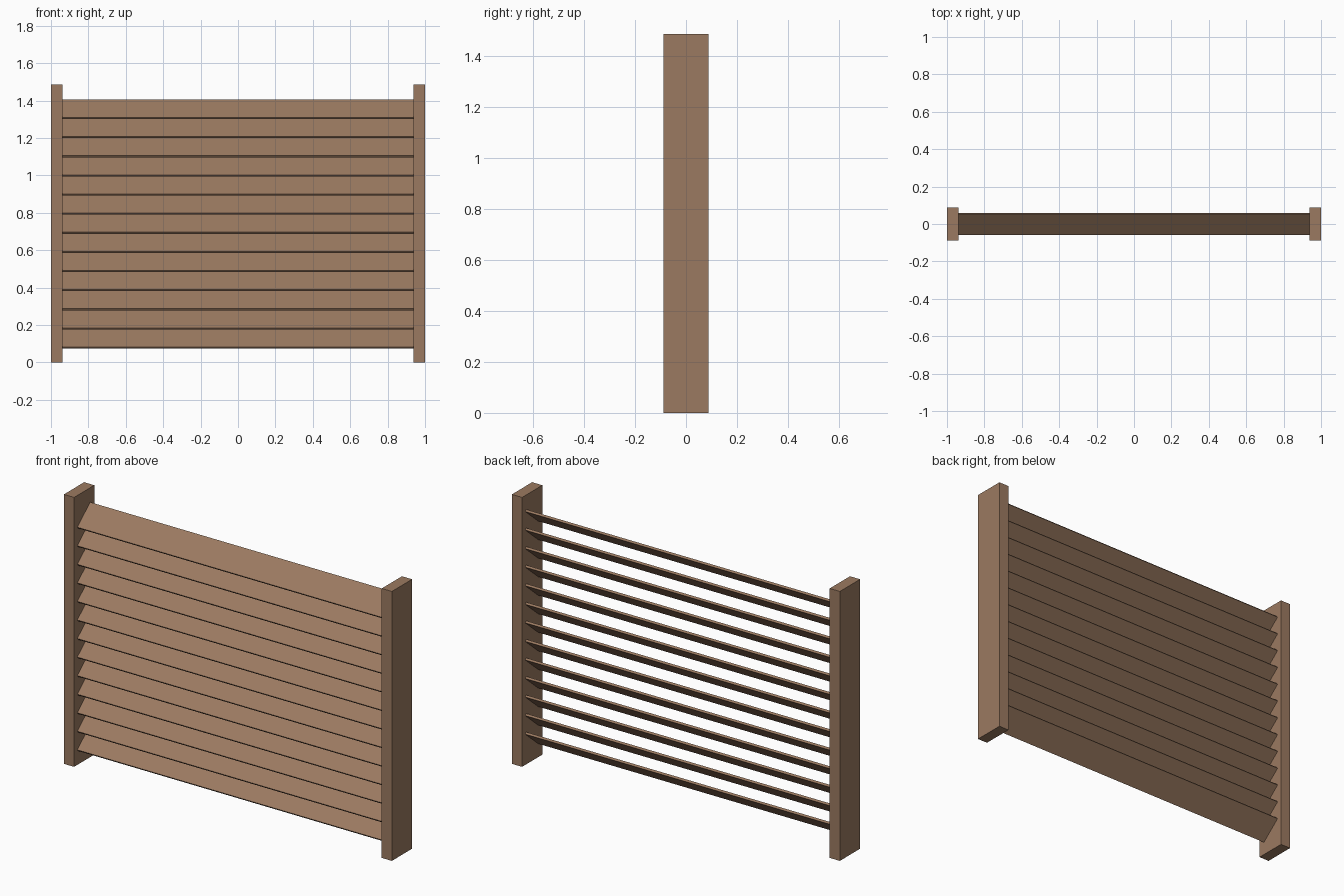
import bpy
import math

if "Cube" in bpy.data.objects:
    bpy.data.objects.remove(bpy.data.objects["Cube"])

# Single weathered wood colour
wood = bpy.data.materials.new("brown wood")
wood.diffuse_color = (0.33, 0.195, 0.119, 1)
wood.use_nodes = True
wood.node_tree.nodes["Principled BSDF"].inputs["Base Color"].default_value = wood.diffuse_color


def box(name, size, loc, tilt=0.0):
    bpy.ops.mesh.primitive_cube_add(size=1, location=loc)
    ob = bpy.context.object
    ob.name = name
    ob.scale = size
    bpy.ops.object.transform_apply(location=False, rotation=False, scale=True)
    ob.rotation_euler.x = tilt
    ob.data.materials.append(wood)
    return ob


# Side posts
HEIGHT = 1.485
for side, label in ((-1, "left"), (1, "right")):
    box(label + "_post", (0.062, 0.176, HEIGHT), (side * 0.969, 0, HEIGHT / 2))

# Tilted louvre slats: lower edge at the front, upper edge at the back
COUNT = 13
FIRST, LAST = 0.126, 1.353
for i in range(COUNT):
    z = FIRST + (LAST - FIRST) * i / (COUNT - 1)
    box(f"slat_{i + 1:02d}", (1.876, 0.147, 0.012), (0, 0, z), math.radians(40.3))
